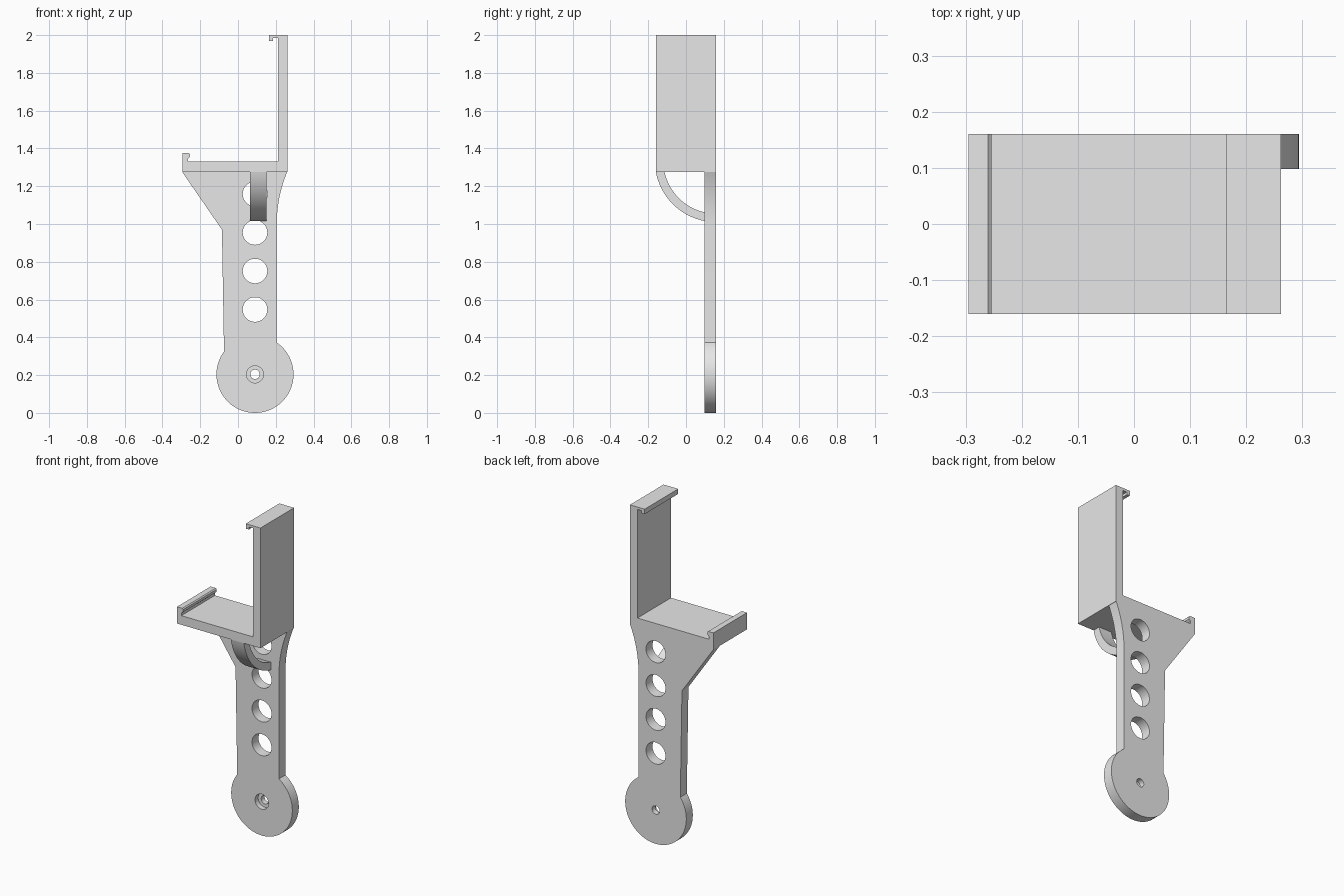
import bpy, bmesh, math
from mathutils import Vector

cube = bpy.data.objects.get("Cube")
if cube:
    bpy.data.objects.remove(cube, do_unlink=True)

grey = bpy.data.materials.new("light grey")
grey.use_nodes = True
COLOUR = (0.8, 0.8, 0.8, 1)
grey.diffuse_color = COLOUR
grey.node_tree.nodes["Principled BSDF"].inputs["Base Color"].default_value = COLOUR


def arc(cx, cy, r, start, end, steps):
    """Points along a circular arc, angles in radians."""
    angles = [start + (end - start) * i / steps for i in range(steps + 1)]
    return [(cx + r * math.cos(a), cy + r * math.sin(a)) for a in angles]


def extrude(name, points, place, direction):
    """Solid made by sweeping a flat outline along a straight direction."""
    bm = bmesh.new()
    face = bm.faces.new([bm.verts.new(place(*p)) for p in points])
    swept = bmesh.ops.extrude_face_region(bm, geom=[face], use_keep_orig=True)
    moved = [v for v in swept["geom"] if isinstance(v, bmesh.types.BMVert)]
    bmesh.ops.translate(bm, verts=moved, vec=Vector(direction))
    bmesh.ops.recalc_face_normals(bm, faces=bm.faces)
    mesh = bpy.data.meshes.new(name)
    bm.to_mesh(mesh)
    bm.free()
    mesh.materials.append(grey)
    obj = bpy.data.objects.new(name, mesh)
    bpy.context.collection.objects.link(obj)
    return obj


def select(obj):
    bpy.ops.object.select_all(action="DESELECT")
    obj.select_set(True)
    bpy.context.view_layer.objects.active = obj


def drill(obj, x, z, r, y0, y1):
    """Cut a round hole running front to back."""
    cutter = extrude("hole_cutter", arc(x, z, r, 0, math.tau, 48)[:-1],
                     lambda a, b: (a, y0, b), (0, y1 - y0, 0))
    cutter.hide_render = True
    mod = obj.modifiers.new("hole", "BOOLEAN")
    mod.operation = "DIFFERENCE"
    mod.solver = "EXACT"
    mod.object = cutter
    select(obj)
    bpy.ops.object.modifier_apply(modifier=mod.name)
    bpy.data.objects.remove(cutter, do_unlink=True)


FRONT, BACK, ARM_FRONT = -0.16, 0.16, 0.098
AXIS, HUB_Z, HUB_R = 0.09, 0.204, 0.204
SHELF = 1.275

# Arm: round hub, straight shank, flared top
right_a = math.acos((0.205 - AXIS) / HUB_R)
left_a = math.acos((-0.074 - AXIS) / HUB_R)
hub = arc(AXIS, HUB_Z, HUB_R, left_a, right_a + math.tau, 64)
flare_r = 0.715
flare = arc(0.205 + flare_r, 1.0, flare_r, math.pi,
            math.pi - math.asin((SHELF - 1.0) / flare_r), 12)
outline = hub + flare + [(-0.295, SHELF), (-0.085, 0.97)]
arm = extrude("arm", outline, lambda x, z: (x, ARM_FRONT, z), (0, BACK - ARM_FRONT, 0))
for i in range(4):
    drill(arm, AXIS, 0.547 + 0.204 * i, 0.065, 0, 0.3)
drill(arm, AXIS, HUB_Z, 0.025, 0, 0.3)
drill(arm, AXIS, HUB_Z, 0.045, 0, ARM_FRONT + 0.03)

# Holder: shelf and tall wall, each ending in a small hook
holder = extrude("holder", [
    (-0.295, SHELF), (0.262, SHELF), (0.262, 2.0), (0.164, 2.0), (0.164, 1.97),
    (0.184, 1.97), (0.184, 1.985), (0.212, 1.985), (0.212, 1.33), (-0.266, 1.33),
    (-0.266, 1.345), (-0.254, 1.355), (-0.254, 1.37), (-0.26, 1.376), (-0.295, 1.376),
], lambda x, z: (x, FRONT, z), (0, BACK - FRONT, 0))

# Brace: curved strip under the shelf
def brace_arc(r):
    drop = 0.06
    return arc(BACK, SHELF + drop, r, math.pi + math.asin(drop / r),
               math.pi + math.acos((BACK - ARM_FRONT) / r), 24)

brace = extrude("curved_brace", brace_arc(0.325) + brace_arc(0.28)[::-1],
                lambda y, z: (0.064, y, z), (0.087, 0, 0))

for obj in (arm, holder, brace):
    select(obj)
    bpy.ops.object.shade_smooth_by_angle(angle=math.radians(30))
